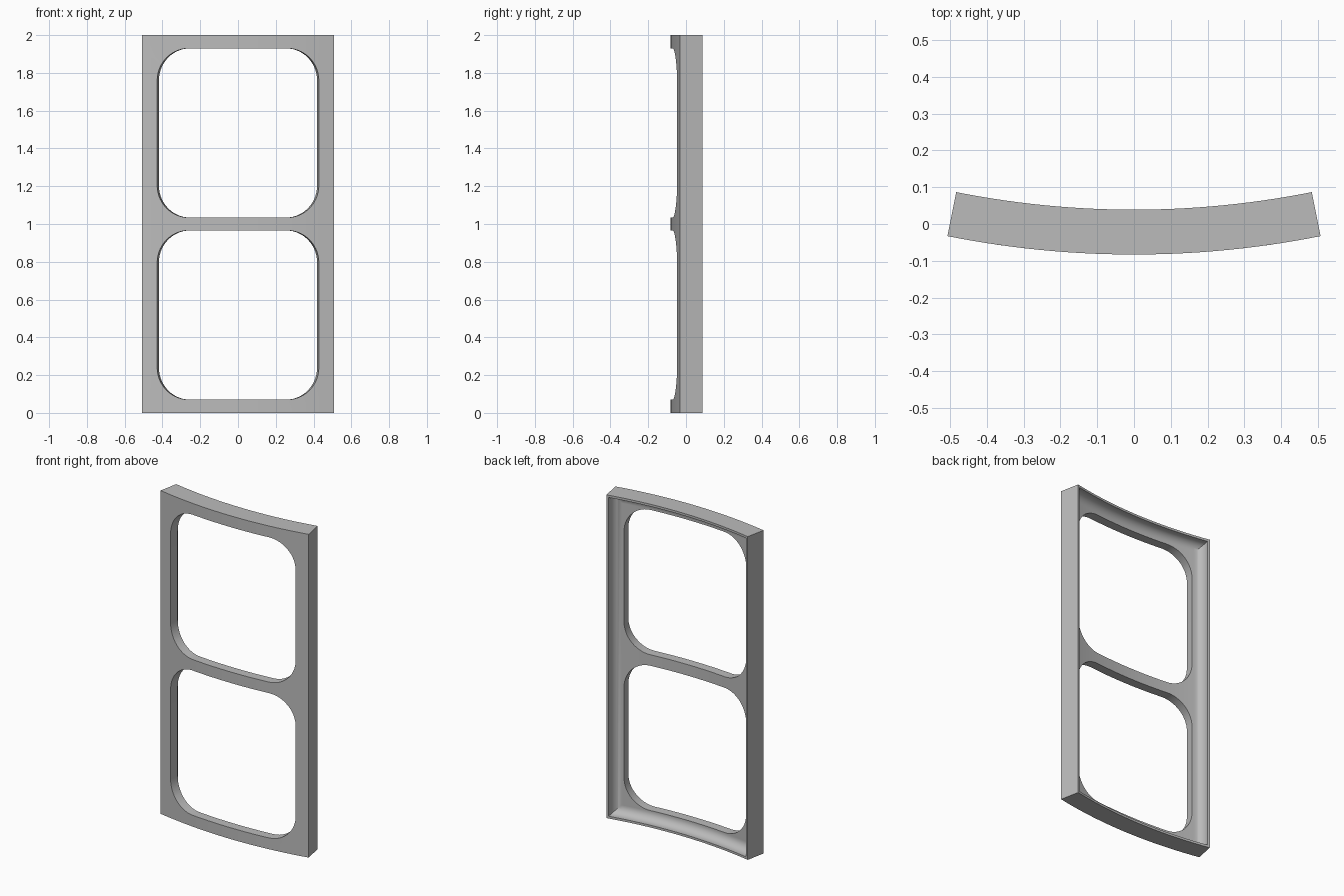
import bpy, bmesh, math
from mathutils import Vector

old = bpy.data.objects.get("Cube")
if old:
    bpy.data.objects.remove(old, do_unlink=True)

# Main dimensions
RADIUS = 2.595        # bend radius of the front face
AXIS_Y = 2.512        # bend axis position
HALF_W = 0.5105       # half width measured along the arc
DEPTH = 0.122         # overall depth
PANEL = 0.057         # thickness of the panel around the windows
RIM = 0.014           # width of the thin back rim
COVE = 0.05           # radius of the cove inside the rim
WINDOW_W, WINDOW_R = 0.43, 0.17
WINDOWS = [(0.07, 0.966), (1.034, 1.93)]
SLICES = 28

bm = bmesh.new()


def add_loop(points, depth):
    verts = [bm.verts.new((u, depth, z)) for u, z in points]
    for a, b in zip(verts, verts[1:] + verts[:1]):
        bm.edges.new((a, b))
    return verts


def bridge(a, b):
    n = len(a)
    for i in range(n):
        j = (i + 1) % n
        bm.faces.new((a[i], a[j], b[j], b[i]))


def rectangle(inset):
    w = HALF_W - inset
    return [(-w, inset), (w, inset), (w, 2 - inset), (-w, 2 - inset)]


def rounded_window(z0, z1, steps=14):
    pts = []
    w, r = WINDOW_W - WINDOW_R, WINDOW_R
    corners = [(w, z1 - r), (-w, z1 - r), (-w, z0 + r), (w, z0 + r)]
    for k, (cu, cz) in enumerate(corners):
        for i in range(steps + 1):
            a = math.pi / 2 * (k + i / steps)
            pts.append((cu + r * math.cos(a), cz + r * math.sin(a)))
    return pts


def cap(loops):
    """Fill an outer loop, leaving the window loops open."""
    edges = []
    for loop in loops:
        edges += [bm.edges.get((a, b)) for a, b in zip(loop, loop[1:] + loop[:1])]
    bmesh.ops.triangle_fill(bm, edges=edges, use_beauty=True, normal=(0, -1, 0))


# Outer side, back rim and cove, as (inset, depth) steps
profile = [(0, 0), (0, DEPTH), (RIM, DEPTH)]
for i in range(11):
    a = math.pi / 2 * i / 10
    profile.append((RIM + COVE * (1 - math.cos(a)),
                    PANEL + COVE * (1 - math.sin(a))))
rings = [add_loop(rectangle(inset), depth) for inset, depth in profile]
for a, b in zip(rings, rings[1:]):
    bridge(a, b)

# Front and back faces of the panel, joined by the window walls
front_holes = [add_loop(rounded_window(*w), 0) for w in WINDOWS]
back_holes = [add_loop(rounded_window(*w), PANEL) for w in WINDOWS]
cap([rings[0]] + front_holes)
cap([rings[-1]] + back_holes)
for a, b in zip(front_holes, back_holes):
    bridge(a, b)

# Slice across the width so that the panel can bend
for i in range(1, SLICES):
    u = HALF_W * (2 * i / SLICES - 1)
    bmesh.ops.bisect_plane(bm, geom=bm.verts[:] + bm.edges[:] + bm.faces[:],
                           dist=1e-5, plane_co=(u, 0, 0), plane_no=(1, 0, 0))

# Bend around the vertical axis
for v in bm.verts:
    u, d, z = v.co
    r = RADIUS - d
    v.co = Vector((r * math.sin(u / RADIUS), AXIS_Y - r * math.cos(u / RADIUS), z))

bmesh.ops.remove_doubles(bm, verts=bm.verts[:], dist=1e-5)
bmesh.ops.recalc_face_normals(bm, faces=bm.faces[:])
mesh = bpy.data.meshes.new("curved_window_frame")
bm.to_mesh(mesh)
bm.free()

# Plain grey finish
grey = bpy.data.materials.new("grey")
grey.use_nodes = True
colour = (0.5, 0.5, 0.5, 1)
grey.diffuse_color = colour
grey.node_tree.nodes["Principled BSDF"].inputs["Base Color"].default_value = colour
mesh.materials.append(grey)

frame = bpy.data.objects.new("curved_window_frame", mesh)
bpy.context.collection.objects.link(frame)
bpy.ops.object.select_all(action='DESELECT')
frame.select_set(True)
bpy.context.view_layer.objects.active = frame
bpy.ops.object.shade_smooth_by_angle(angle=math.radians(30))
